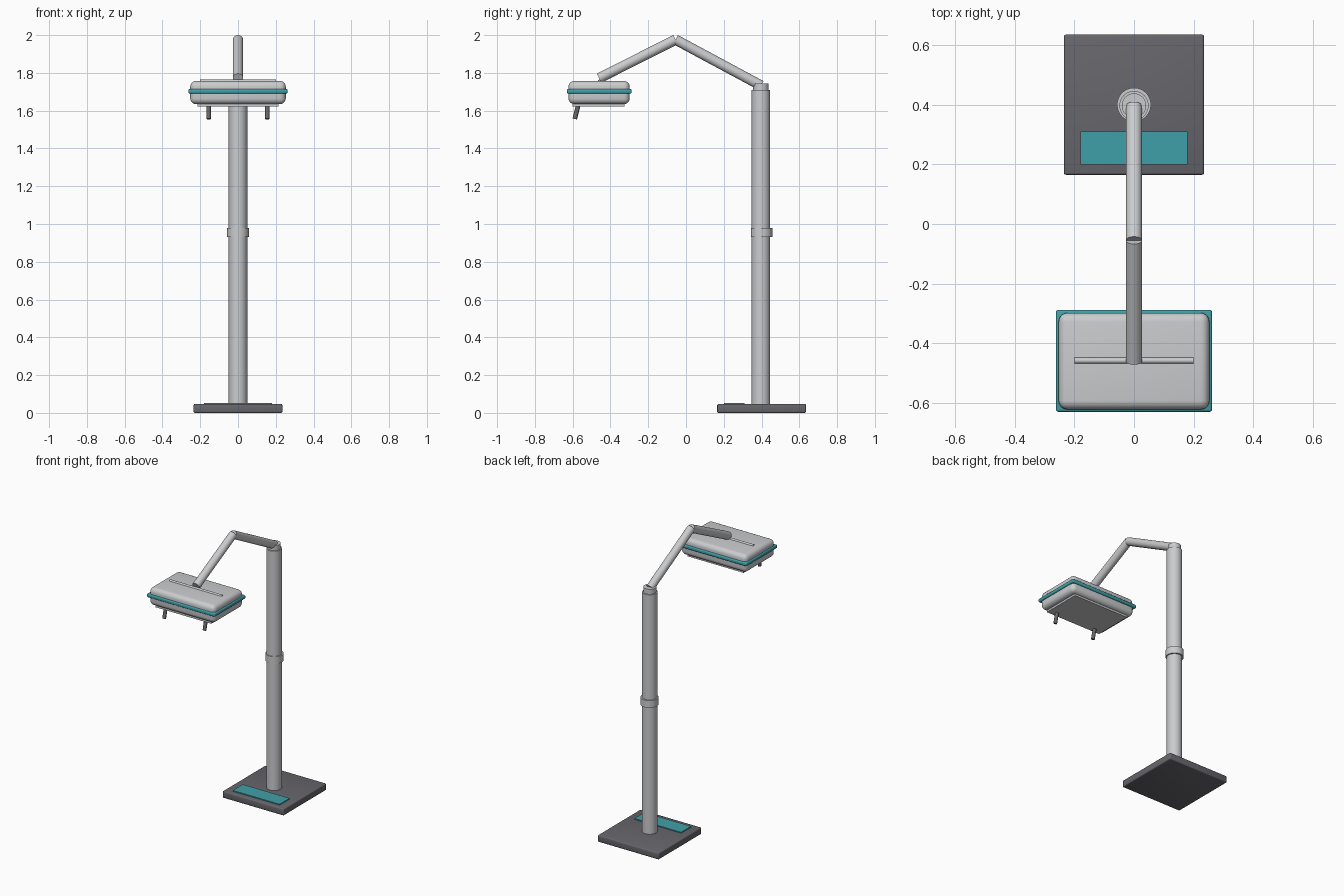
import bpy
from mathutils import Vector

if "Cube" in bpy.data.objects:
    bpy.data.objects.remove(bpy.data.objects["Cube"])


def srgb(r, g, b):
    f = lambda c: c / 12.92 if c <= 0.04045 else ((c + 0.055) / 1.055) ** 2.4
    return (f(r / 255), f(g / 255), f(b / 255), 1)


def material(name, rgb):
    m = bpy.data.materials.new(name)
    m.diffuse_color = srgb(*rgb)
    m.use_nodes = True
    m.node_tree.nodes["Principled BSDF"].inputs["Base Color"].default_value = m.diffuse_color
    return m


LIGHT = material("light grey", (203, 204, 206))
DARK = material("dark grey", (102, 102, 108))
TEAL = material("teal", (64, 160, 168))


def finish(ob, name, mat, bevel=0, segments=4):
    ob.name = name
    ob.data.materials.append(mat)
    if bevel:
        mod = ob.modifiers.new("Bevel", 'BEVEL')
        mod.width, mod.segments = bevel, segments
        bpy.ops.object.modifier_apply(modifier=mod.name)
    bpy.ops.object.shade_smooth_by_angle(angle=0.6)
    return ob


def box(name, lo, hi, mat, bevel=0, segments=4):
    lo, hi = Vector(lo), Vector(hi)
    bpy.ops.mesh.primitive_cube_add(size=1, location=(lo + hi) / 2)
    ob = bpy.context.object
    ob.scale = hi - lo
    bpy.ops.object.transform_apply(location=False, rotation=False, scale=True)
    return finish(ob, name, mat, bevel, segments)


def rod(name, a, b, radius, mat, bevel=0):
    a, b = Vector(a), Vector(b)
    d = b - a
    bpy.ops.mesh.primitive_cylinder_add(
        vertices=32, radius=radius, depth=d.length, location=(a + b) / 2,
        rotation=d.to_track_quat('Z', 'Y').to_euler())
    return finish(bpy.context.object, name, mat, bevel, 2)


# Floor base with its control strip
box("base", (-0.235, 0.165, 0), (0.235, 0.635, 0.047), DARK, 0.007, 3)
box("base_strip", (-0.18, 0.20, 0.044), (0.18, 0.31, 0.053), TEAL)

# Column, mid collar and top pivot
rod("column", (0, 0.397, 0.04), (0, 0.397, 1.71), 0.049, LIGHT)
rod("column_collar", (0, 0.4, 0.93), (0, 0.4, 0.98), 0.057, LIGHT)
rod("column_pivot", (0, 0.397, 1.70), (0, 0.397, 1.745), 0.041, LIGHT)

# Two-part folding arm
rod("rear_arm", (0, 0.397, 1.733), (0, -0.055, 1.976), 0.027, LIGHT)
rod("front_arm", (0, -0.055, 1.976), (0, -0.46, 1.772), 0.027, LIGHT)

# Rounded head with trim band, top bar and bottom panel
box("head", (-0.253, -0.622, 1.635), (0.253, -0.298, 1.757), LIGHT, 0.03, 5)
box("head_band", (-0.262, -0.63, 1.69), (0.262, -0.288, 1.715), TEAL, 0.008, 3)
rod("head_bar", (-0.2, -0.458, 1.754), (0.2, -0.458, 1.754), 0.01, LIGHT)
box("head_panel", (-0.215, -0.60, 1.622), (0.215, -0.325, 1.64), LIGHT)

# Pair of handles under the head
for side, x in (("left", -0.155), ("right", 0.155)):
    rod(side + "_handle", (x, -0.570, 1.632), (x, -0.589, 1.556), 0.012, DARK)
